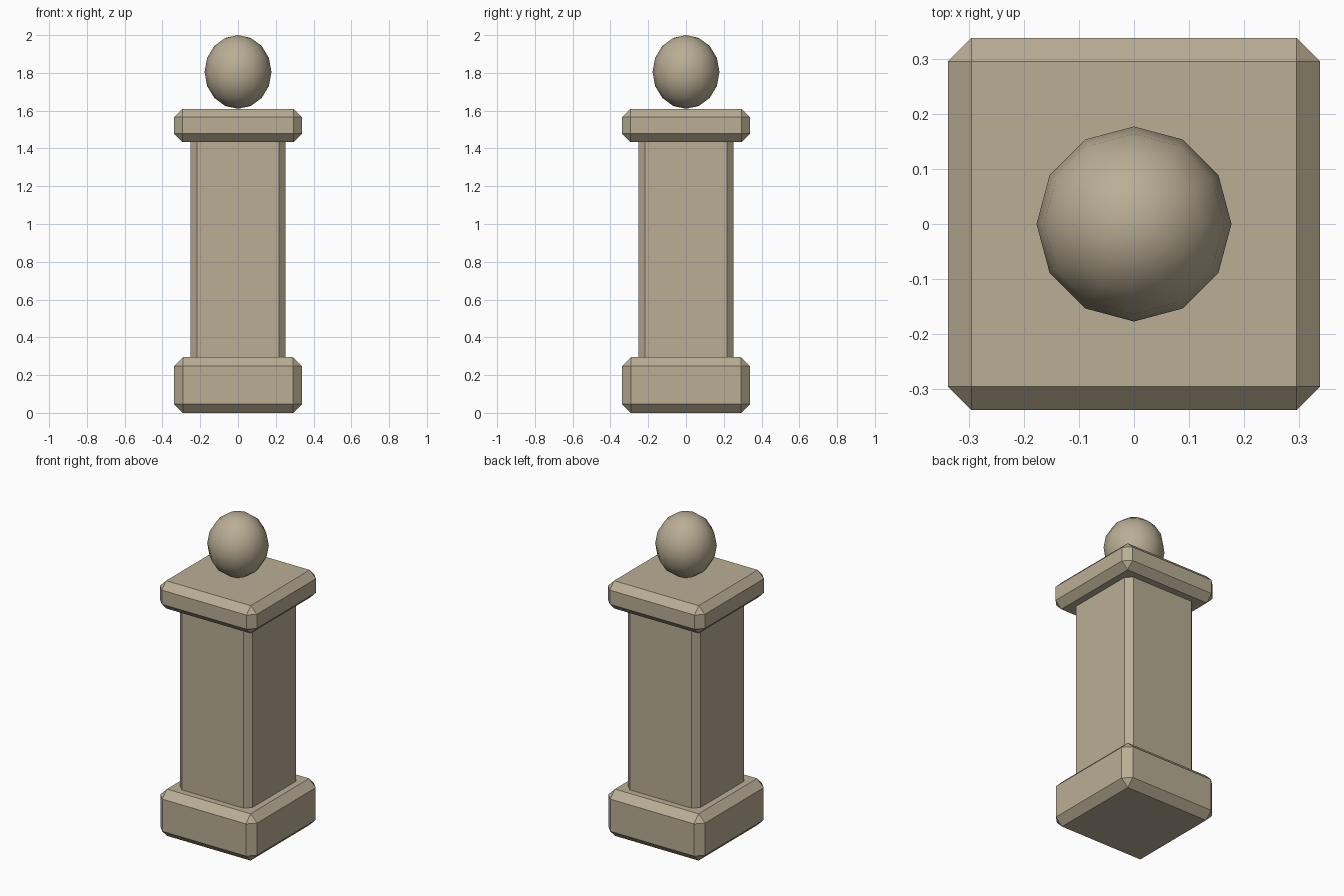
import bpy

# Remove the default object
cube = bpy.data.objects.get("Cube")
if cube:
    bpy.data.objects.remove(cube, do_unlink=True)

# Single stone colour
stone = bpy.data.materials.new("warm_stone")
stone.use_nodes = True
colour = (0.49, 0.42, 0.30, 1.0)
stone.diffuse_color = colour
bsdf = stone.node_tree.nodes["Principled BSDF"]
bsdf.inputs["Base Color"].default_value = colour
bsdf.inputs["Roughness"].default_value = 0.9


def chamfered_block(name, half, bottom, top, chamfer):
    """Square block with a single flat chamfer on every edge."""
    bpy.ops.mesh.primitive_cube_add(size=1, location=(0, 0, (bottom + top) / 2))
    block = bpy.context.object
    block.name = name
    block.scale = (half * 2, half * 2, top - bottom)
    bpy.ops.object.transform_apply(location=False, rotation=False, scale=True)
    bevel = block.modifiers.new("chamfer", "BEVEL")
    bevel.width = chamfer
    bevel.segments = 1
    bevel.limit_method = "NONE"
    block.data.materials.append(stone)
    return block


# Plinth, shaft and cap
chamfered_block("base", 0.338, 0.0, 0.295, 0.046)
chamfered_block("shaft", 0.252, 0.2, 1.475, 0.036)
chamfered_block("cap", 0.338, 1.435, 1.61, 0.043)

# Slightly tall ball finial
bpy.ops.mesh.primitive_uv_sphere_add(segments=12, ring_count=8, radius=1, location=(0, 0, 1.805))
finial = bpy.context.object
finial.name = "ball_finial"
finial.scale = (0.177, 0.177, 0.195)
bpy.ops.object.transform_apply(location=False, rotation=False, scale=True)
bpy.ops.object.shade_smooth()
finial.data.materials.append(stone)
